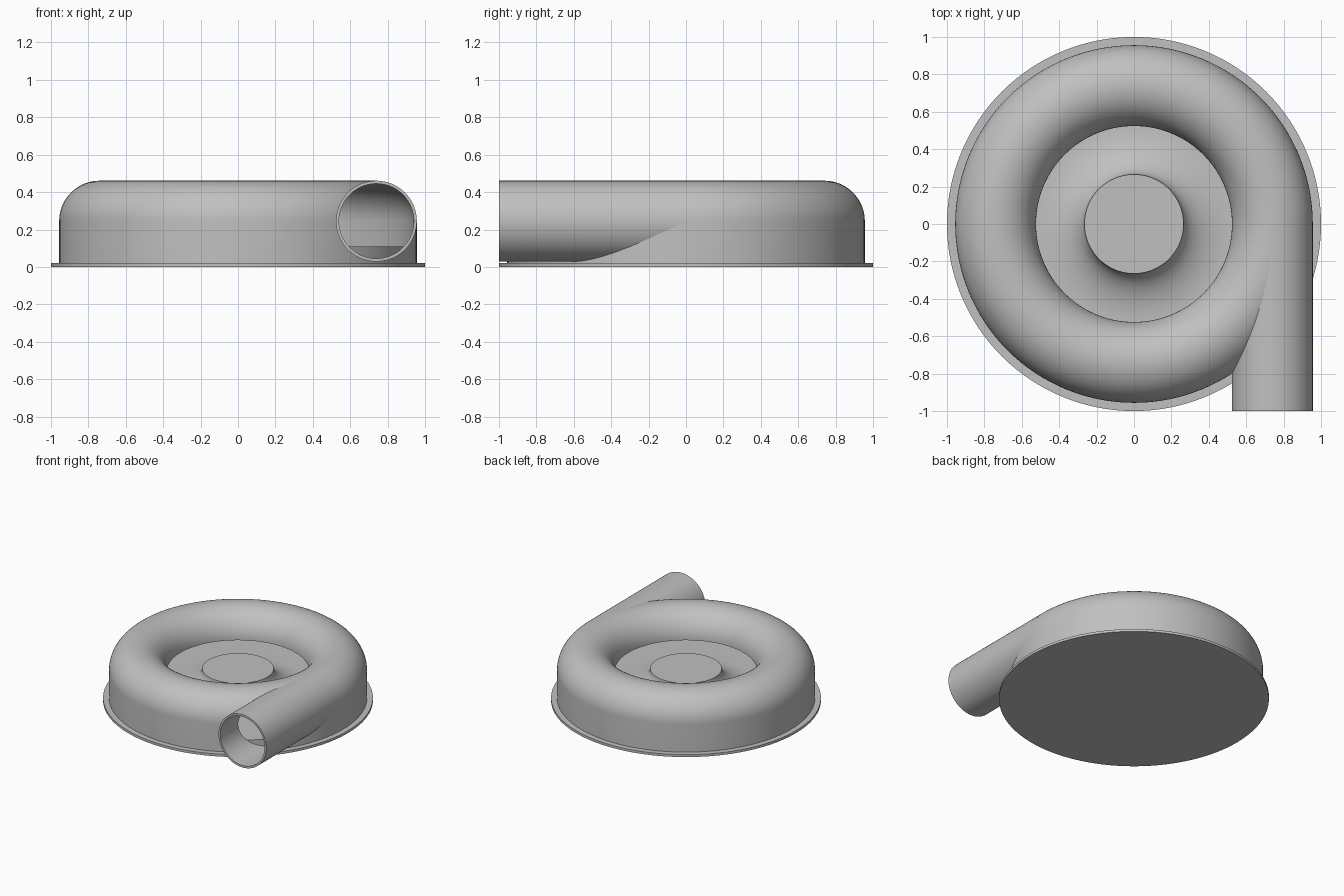
import bpy, bmesh
from math import sin, cos, pi, radians
from mathutils import Matrix, Vector

cube = bpy.data.objects.get("Cube")
if cube:
    bpy.data.objects.remove(cube, do_unlink=True)

R, Z = 0.74, 0.245            # volute ring radius and centre height
R_OUT, R_IN = 0.216, 0.2      # tube outer and inner radius
PLATE, FLOOR = 0.02, 0.11     # heights of flange top and inner floor

grey = bpy.data.materials.new("light grey")
grey.use_nodes = True
grey.diffuse_color = (0.53, 0.53, 0.53, 1)
grey.node_tree.nodes["Principled BSDF"].inputs["Base Color"].default_value = grey.diffuse_color


def make_object(name, bm):
    bmesh.ops.recalc_face_normals(bm, faces=bm.faces)
    mesh = bpy.data.meshes.new(name)
    bm.to_mesh(mesh)
    bm.free()
    mesh.materials.append(grey)
    obj = bpy.data.objects.new(name, mesh)
    bpy.context.collection.objects.link(obj)
    return obj


def revolve(name, profile, steps=128):
    """Spin a closed (radius, height) outline about the z axis."""
    bm = bmesh.new()
    verts = [bm.verts.new((r, 0, z)) for r, z in profile]
    edges = [bm.edges.new((a, b)) for a, b in zip(verts, verts[1:] + verts[:1])]
    bmesh.ops.spin(bm, geom=verts + edges, cent=(0, 0, 0), axis=(0, 0, 1),
                   angle=2 * pi, steps=steps, use_merge=False)
    bmesh.ops.remove_doubles(bm, verts=bm.verts, dist=0.0001)
    bmesh.ops.dissolve_degenerate(bm, edges=bm.edges, dist=0.0001)
    return make_object(name, bm)


def pipe(name, radius, y0, y1):
    """Solid cylinder along y, in line with the ring's left side."""
    bm = bmesh.new()
    place = Matrix.Translation((R, (y0 + y1) / 2, Z)) @ Matrix.Rotation(pi / 2, 4, "X")
    bmesh.ops.create_cone(bm, cap_ends=True, segments=96, radius1=radius,
                          radius2=radius, depth=y1 - y0, matrix=place)
    return make_object(name, bm)


def arc(radius, n=40):
    """Half circle over the ring, from inner lip to outer wall."""
    return [(R - radius * cos(pi * i / n), Z + radius * sin(pi * i / n)) for i in range(n + 1)]


def cut(obj, *cutters):
    for cutter in cutters:
        cutter.hide_render = True
        mod = obj.modifiers.new("cut", "BOOLEAN")
        mod.operation, mod.solver, mod.object = "DIFFERENCE", "EXACT", cutter
    deps = bpy.context.evaluated_depsgraph_get()
    mesh = bpy.data.meshes.new_from_object(obj.evaluated_get(deps))
    obj.modifiers.clear()
    obj.data = mesh


# Flange plate, and floor with its concave hub
flange = revolve("base_flange", [(0, 0), (1, 0), (1, PLATE), (0, PLATE)])
hub_top, hub_r, flare_r = 0.26, 0.265, 0.53
flare = [(flare_r - (flare_r - hub_r) * cos(pi / 2 * i / 16),
          hub_top - (hub_top - FLOOR) * sin(pi / 2 * i / 16)) for i in range(17)]
hub = revolve("floor_and_hub", [(0, hub_top)] + flare
              + [(R + R_IN, FLOOR), (R + R_IN, PLATE), (0, PLATE)])

# Volute shell: half ring on top, straight outer wall below
casing = revolve("volute_casing", arc(R_OUT) + [(R + R_OUT, PLATE), (R + R_IN, PLATE)]
                 + arc(R_IN)[::-1])

# Tangential outlet pipe
outlet = pipe("outlet_pipe", R_OUT, -1, -0.01)

# Cutters: pipe bore and casing cavity
bore = pipe("bore_cutter", R_IN, -1.1, -0.02)
long_bore = pipe("long_bore_cutter", R_IN, -1.1, 0.1)
cavity = revolve("cavity_cutter", [(0.3, -0.1), (R + R_IN, -0.1)] + arc(R_IN)[::-1] + [(0.3, Z)])
cut(casing, bore)
cut(outlet, long_bore, cavity)
for cutter in (bore, long_bore, cavity):
    bpy.data.objects.remove(cutter, do_unlink=True)

# Smooth curved faces, keep rims crisp
bpy.ops.object.select_all(action="DESELECT")
for obj in (flange, hub, casing, outlet):
    obj.select_set(True)
    bpy.context.view_layer.objects.active = obj
bpy.ops.object.shade_smooth_by_angle(angle=radians(30))
